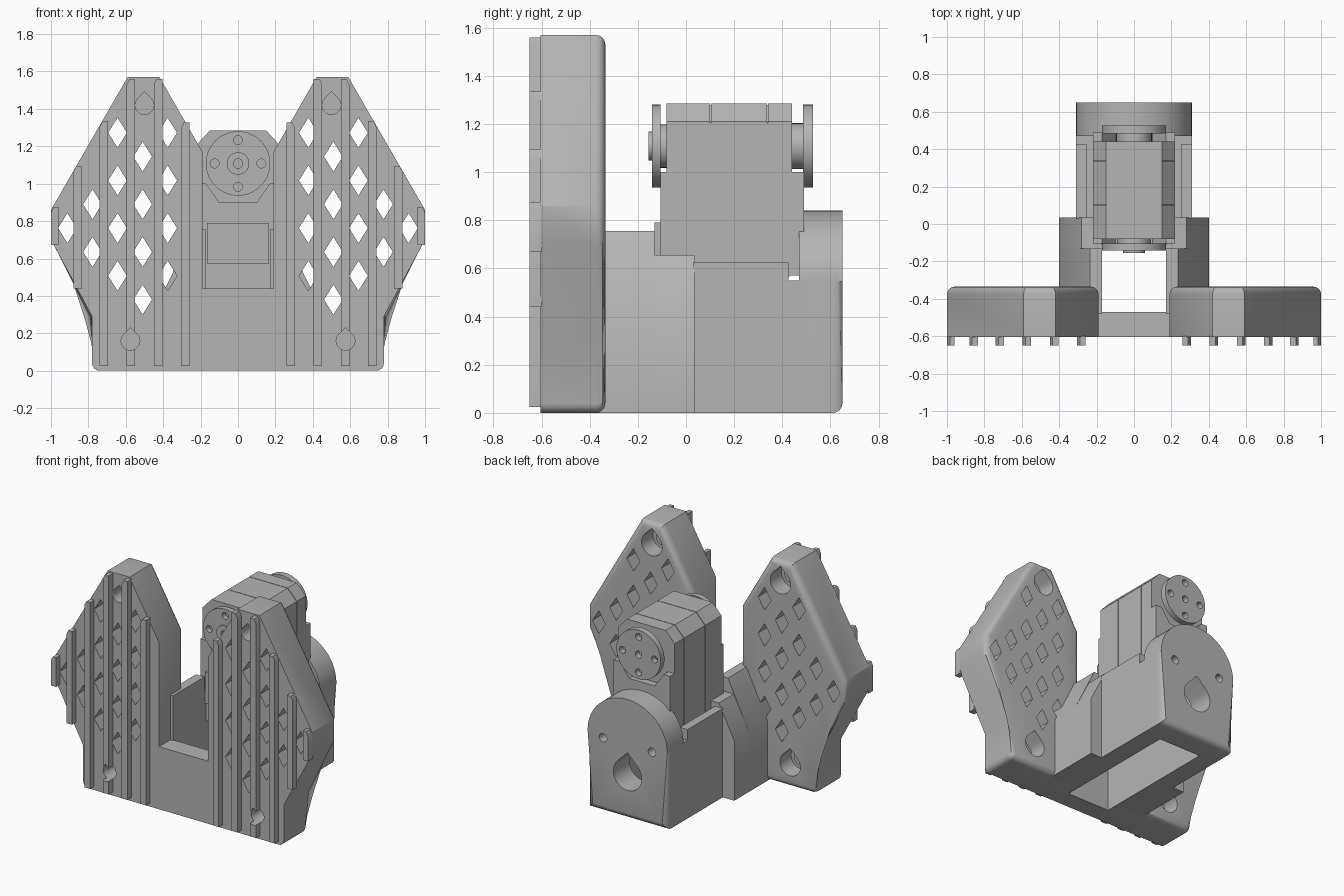
import bpy, bmesh, math
from mathutils import Vector, Matrix

if "Cube" in bpy.data.objects:
    bpy.data.objects.remove(bpy.data.objects["Cube"], do_unlink=True)

GREY = (0.46, 0.46, 0.46, 1)
mat = bpy.data.materials.new("plain_grey")
mat.use_nodes = True
mat.diffuse_color = GREY
mat.node_tree.nodes["Principled BSDF"].inputs["Base Color"].default_value = GREY


def finish(name, bm):
    bmesh.ops.recalc_face_normals(bm, faces=bm.faces)
    me = bpy.data.meshes.new(name)
    bm.to_mesh(me)
    bm.free()
    me.materials.append(mat)
    ob = bpy.data.objects.new(name, me)
    bpy.context.collection.objects.link(ob)
    return ob


def add_prism(bm, pts, y0, y1):
    """Extrude an (x, z) outline along y."""
    a = [bm.verts.new((x, y0, z)) for x, z in pts]
    b = [bm.verts.new((x, y1, z)) for x, z in pts]
    bm.faces.new(a)
    bm.faces.new(b[::-1])
    for i in range(len(a)):
        j = (i + 1) % len(a)
        bm.faces.new((a[j], a[i], b[i], b[j]))


def add_box(bm, x0, x1, y0, y1, z0, z1):
    add_prism(bm, [(x0, z0), (x1, z0), (x1, z1), (x0, z1)], y0, y1)


def add_disc(bm, x, z, r, y0, y1, n=40):
    add_prism(bm, circle(x, z, r, n), y0, y1)


def circle(x, z, r, n=32):
    return [(x + r * math.cos(2 * math.pi * i / n), z + r * math.sin(2 * math.pi * i / n)) for i in range(n)]


def teardrop(x, z, r):
    arc = [math.radians(135 + 270 * i / 24) for i in range(25)]
    return [(x + r * math.cos(t), z + r * math.sin(t)) for t in arc] + [(x, z + r * 1.41)]


def bevel(bm, test, width, seg=4):
    edges = [e for e in bm.edges if test(e.verts[0].co, e.verts[1].co)]
    bmesh.ops.bevel(bm, geom=edges, offset=width, segments=seg, profile=0.5, affect='EDGES')


def apply(ob, kind, **settings):
    m = ob.modifiers.new(kind, kind)
    for k, v in settings.items():
        setattr(m, k, v)
    bpy.ops.object.select_all(action='DESELECT')
    bpy.context.view_layer.objects.active = ob
    ob.select_set(True)
    bpy.ops.object.modifier_apply(modifier=m.name)


def cut(ob, bm):
    tool = finish("cutter", bm)
    tool.hide_render = True
    apply(ob, 'BOOLEAN', operation='DIFFERENCE', solver='EXACT', object=tool)
    bpy.data.objects.remove(tool, do_unlink=True)


def mirror(ob):
    apply(ob, 'MIRROR')


# Hexagonal side panel with rounded rear rim
OUT = [(0.19, 0), (0.78, 0), (0.78, 0.29), (1.0, 0.7), (1.0, 0.86),
       (0.59, 1.57), (0.42, 1.57), (0.19, 1.17)]
BACK = -0.335
bm = bmesh.new()
add_prism(bm, OUT, -0.605, BACK)
bevel(bm, lambda a, b: min(a.y, b.y) > BACK - 0.01 or max(a.z, b.z) < 0.01 and min(a.x, b.x) > 0.7, 0.04)
panel = finish("side_panels", bm)

# Diamond lattice and countersunk teardrop screw holes
holes = bmesh.new()
W, H = 0.05, 0.08
for col in range(-2, 4):
    x = 0.51 + 0.134 * col
    for row in range(6):
        z = 0.38 + 0.255 * row - (0.1275 if col % 2 else 0)
        top = 1.57 - 1.73 * max(x - 0.59, 0.42 - x, 0)
        low = 0.2 + 1.86 * max(x - 0.72, 0)
        near = min(math.hypot(x - 0.5, z - 1.42), math.hypot(x - 0.575, z - 0.16))
        if low + 0.1 < z < top - 0.15 and near > 0.16 and x > 0.28:
            add_prism(holes, [(x - W, z), (x, z - H), (x + W, z), (x, z + H)], -0.7, -0.2)
for x, z in ((0.5, 1.42), (0.575, 0.16)):
    add_prism(holes, teardrop(x, z, 0.05), -0.7, -0.45)
    add_prism(holes, teardrop(x, z, 0.08), -0.46, -0.2)
cut(panel, holes)
mirror(panel)

# Vertical tread ribs following the panel outline
bm = bmesh.new()
for x in (0.285, 0.43, 0.575, 0.72, 0.86, 0.985):
    outer = min(x + 0.02, 1.0)
    top = 1.56 - 1.73 * max(x - 0.59, 0.42 - x, 0)
    low = 0.025 if x < 0.78 else 0.29 + 1.86 * (x - 0.78)
    add_prism(bm, [(x - 0.025, low), (outer, low), (outer, top - 0.03), (outer - 0.015, top), (x - 0.025, top)], -0.65, -0.6)
ribs = finish("tread_ribs", bm)
holes = bmesh.new()
for x, z in ((0.5, 1.42), (0.575, 0.16)):
    add_prism(holes, teardrop(x, z, 0.05), -0.7, -0.5)
cut(ribs, holes)
mirror(ribs)

# Front wall joining the panels
bm = bmesh.new()
add_box(bm, -0.27, 0.27, -0.605, -0.47, 0, 0.44)
finish("front_wall", bm)

# Side arms sloping in towards the motor
bm = bmesh.new()
add_prism(bm, [(0.17, 0), (0.4, 0), (0.4, 0.42), (0.235, 0.755), (0.17, 0.755)], -0.48, -0.13)
add_prism(bm, [(0.17, 0), (0.4, 0), (0.4, 0.42), (0.28, 0.655), (0.17, 0.655)], -0.13, 0.035)
mirror(finish("side_arms", bm))

# Rear housing: rails, arched back wall, hollow core
bm = bmesh.new()
for s in (-1, 1):
    x0, x1 = sorted((s * 0.17, s * 0.31))
    add_box(bm, x0, x1, 0.03, 0.5, 0, 0.55)
    x0, x1 = sorted((s * 0.25, s * 0.31))
    add_prism(bm, [(x0, 0.54), (x1, 0.54), (x1, 0.625), (x0, 0.625)], 0.03, 0.425)
finish("housing_rails", bm)

arch = [(-0.31, 0), (0.31, 0)]
arch += [(0.31 * math.cos(t), 0.545 + 0.295 * math.sin(t)) for t in [math.pi * i / 24 for i in range(25)]]
bm = bmesh.new()
add_prism(bm, arch, 0.47, 0.65)
bevel(bm, lambda a, b: min(a.y, b.y) > 0.64, 0.04)
wall = finish("arched_back_wall", bm)
holes = bmesh.new()
add_prism(holes, teardrop(0, 0.31, 0.11), 0.3, 0.8)
for s in (-1, 1):
    add_disc(holes, s * 0.19, 0.52, 0.03, 0.3, 0.8, 20)
cut(wall, holes)

# Motor case in three slices, with thin seams between
bm = bmesh.new()
case = [(-0.22, 0.57), (0.22, 0.57), (0.22, 1.21), (0.15, 1.285), (-0.15, 1.285), (-0.22, 1.21)]
for y0, y1 in ((-0.08, 0.1), (0.104, 0.336), (0.34, 0.44)):
    add_prism(bm, case, y0, y1)
add_prism(bm, [(x * 0.98, z * 0.995) for x, z in case], -0.07, 0.43)
finish("motor_case", bm)

# Motor shoulders below the output discs
bm = bmesh.new()
lower = [(-0.22, 0.57), (0.22, 0.57), (0.22, 1.0), (0.17, 1.0), (0.1, 0.9), (-0.1, 0.9), (-0.17, 1.0), (-0.22, 1.0)]
add_prism(bm, lower, -0.105, -0.07)
add_prism(bm, lower, 0.43, 0.49)
add_box(bm, -0.165, 0.165, -0.13, -0.1, 0.57, 0.79)
finish("motor_shoulders", bm)

# Screw flange under the motor
bm = bmesh.new()
add_prism(bm, [(-0.2, 0.44), (0.2, 0.44), (0.25, 0.47), (0.26, 0.53), (0.17, 0.66), (-0.17, 0.66), (-0.26, 0.53), (-0.25, 0.47)], -0.11, -0.07)
flange = finish("motor_flange", bm)
holes = bmesh.new()
for s in (-1, 1):
    add_disc(holes, s * 0.19, 0.52, 0.02, -0.2, 0, 16)
cut(flange, holes)

# Output discs with screw holes, front and back
for name, y0, y1, hub0, hub1, neck in (("front_output_disc", -0.142, -0.105, -0.155, -0.13, 0.09),
                                       ("rear_output_disc", 0.485, 0.527, 0.47, 0.49, 0.095)):
    bm = bmesh.new()
    add_disc(bm, 0, 1.108, 0.172, y0, y1, 48)
    disc = finish(name, bm)
    holes = bmesh.new()
    for i in range(4):
        t = i * math.pi / 2
        add_disc(holes, 0.125 * math.cos(t), 1.108 + 0.125 * math.sin(t), 0.024, -1, 1, 16)
    add_disc(holes, 0, 1.108, 0.025, -1, 1, 16)
    cut(disc, holes)
    bm = bmesh.new()
    add_prism(bm, circle(0, 1.108, 0.06), hub0, hub1)
    hub = finish(name.replace("disc", "hub"), bm)
    holes = bmesh.new()
    add_disc(holes, 0, 1.108, 0.025, -1, 1, 16)
    cut(hub, holes)
    bm = bmesh.new()
    ends = (y1 - 0.002, -0.075) if y0 < 0 else (0.435, y0 + 0.002)
    add_disc(bm, 0, 1.108, neck, *ends)
    finish(name.replace("disc", "neck"), bm)

# Smooth the rounded surfaces, keep the hard edges
bpy.ops.object.select_all(action='DESELECT')
for ob in bpy.context.collection.objects:
    if ob.type == 'MESH' and mat.name in ob.data.materials:
        ob.select_set(True)
        bpy.context.view_layer.objects.active = ob
bpy.ops.object.shade_smooth_by_angle(angle=math.radians(30))
